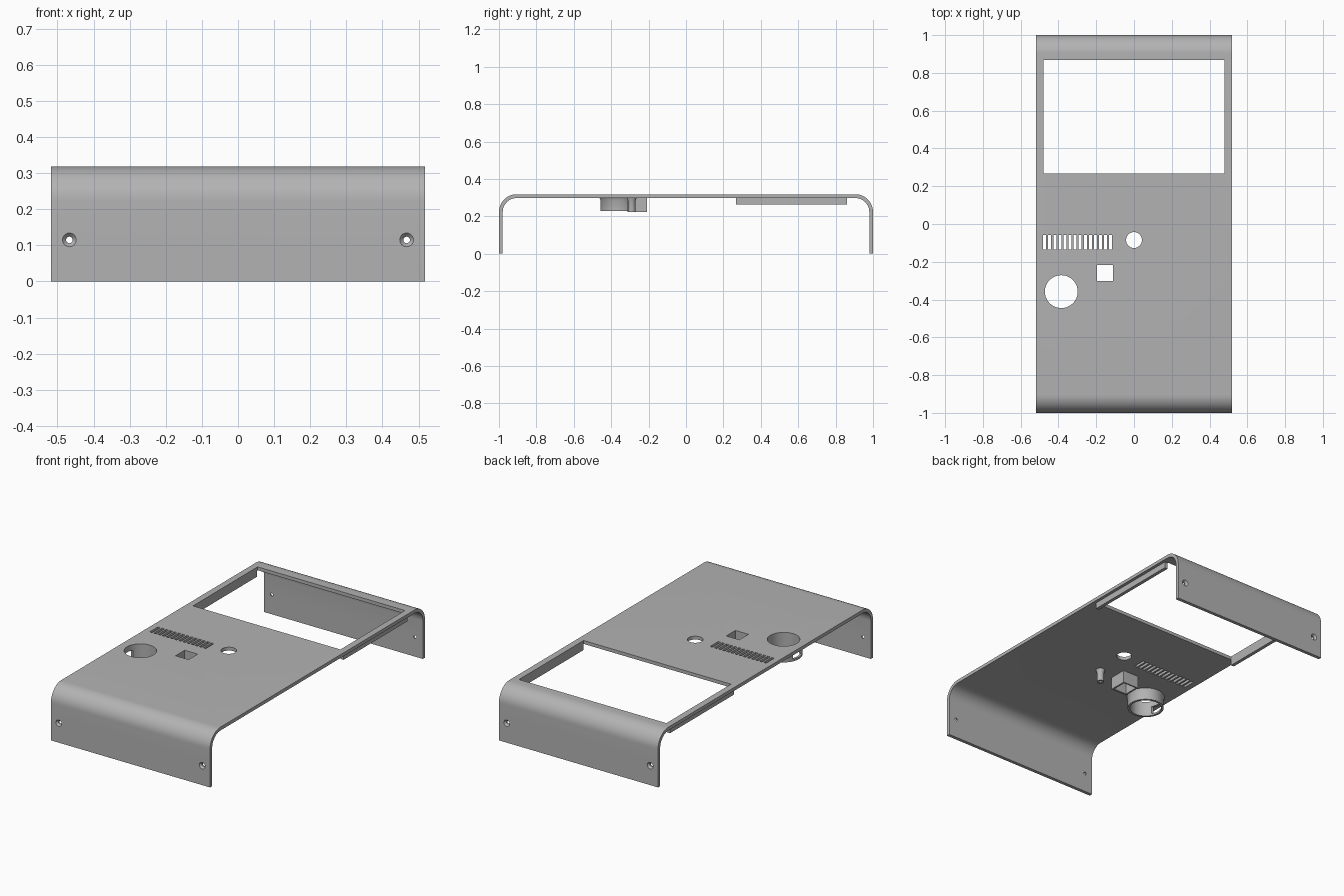
import bpy, bmesh, math
from mathutils import Matrix, Vector

if "Cube" in bpy.data.objects:
    bpy.data.objects.remove(bpy.data.objects["Cube"])

W, H, T, R = 0.518, 0.318, 0.02, 0.095   # half width, height, thickness, bend radius
UNDER = H - T

grey = bpy.data.materials.new("grey plastic")
grey.diffuse_color = (0.45, 0.45, 0.45, 1)
grey.use_nodes = True
grey.node_tree.nodes["Principled BSDF"].inputs["Base Color"].default_value = grey.diffuse_color


def make(name, bm):
    bmesh.ops.recalc_face_normals(bm, faces=bm.faces)
    me = bpy.data.meshes.new(name)
    bm.to_mesh(me)
    bm.free()
    me.materials.append(grey)
    ob = bpy.data.objects.new(name, me)
    bpy.context.collection.objects.link(ob)
    return ob


def box(name, lo, hi):
    bm = bmesh.new()
    lo, hi = Vector(lo), Vector(hi)
    m = Matrix.Translation((lo + hi) / 2) @ Matrix.Diagonal((*(hi - lo), 1))
    bmesh.ops.create_cube(bm, size=1, matrix=m)
    return make(name, bm)


def lathe(name, loop, centre, rot=Matrix(), n=48):
    """Spin a closed (radius, height) loop; radius 0 points close on the axis."""
    bm = bmesh.new()
    vs = [bm.verts.new((r, 0, z)) for r, z in loop]
    es = [bm.edges.new((vs[i], vs[(i + 1) % len(vs)])) for i in range(len(vs))
          if loop[i][0] > 0 or loop[(i + 1) % len(vs)][0] > 0]
    bmesh.ops.spin(bm, geom=vs + es, cent=(0, 0, 0), axis=(0, 0, 1),
                   angle=2 * math.pi, steps=n)
    bmesh.ops.remove_doubles(bm, verts=bm.verts, dist=1e-5)
    bm.transform(Matrix.Translation(centre) @ rot)
    return make(name, bm)


def cut(ob, cutters):
    for c in cutters:
        c.hide_render = True
        m = ob.modifiers.new("cut", 'BOOLEAN')
        m.operation, m.solver, m.object = 'DIFFERENCE', 'EXACT', c
        bpy.context.view_layer.objects.active = ob
        bpy.ops.object.modifier_apply(modifier=m.name)
        bpy.data.objects.remove(c)


# Bent cover: outer and inner bend profile extruded across the width
def arch(half, top, r):
    pts = [(-half, 0)]
    for cy, start in ((-half + r, 180), (half - r, 90)):
        for i in range(13):
            a = math.radians(start - 90 * i / 12)
            pts.append((cy + r * math.cos(a), top - r + r * math.sin(a)))
    return pts + [(half, 0)]


bm = bmesh.new()
profile = arch(1, H, R) + arch(1 - T, UNDER, R - T)[::-1]
face = bm.faces.new([bm.verts.new((-W, y, z)) for y, z in profile])
ext = bmesh.ops.extrude_face_region(bm, geom=[face])
bmesh.ops.translate(bm, vec=(2 * W, 0, 0),
                    verts=[g for g in ext['geom'] if isinstance(g, bmesh.types.BMVert)])
cover = make("cover", bm)

# Openings: screen, speaker slots, square button, round holes
zl, zh = 0.2, 0.4
cutters = [box("screen_cut", (-0.48, 0.267, zl), (0.48, 0.868, zh)),
           box("button_cut", (-0.195, -0.302, zl), (-0.11, -0.217, zh))]
for i in range(14):
    x = -0.481 + i * 0.0269
    cutters.append(box("slot_cut", (x, -0.135, zl), (x + 0.016, -0.058, zh)))
for x, y, r in ((-0.385, -0.358, 0.087), (0, -0.085, 0.042)):
    cutters.append(lathe("round_cut", [(0, 0), (r, 0), (r, 0.2), (0, 0.2)], (x, y, zl)))

# Countersunk screw holes through both end walls
for side in (-1, 1):
    for x in (-0.467, 0.467):
        rot = Matrix.Rotation(-side * math.pi / 2, 4, 'X')
        cutters.append(lathe("screw_cut", [(0, -0.05), (0.009, -0.05), (0.009, -0.011),
                                           (0.02, 0.001), (0, 0.001)],
                             (x, side, 0.115), rot, 24))
cut(cover, cutters)

# Rails beside the screen
rails = [box("screen_rail", (min(s * 0.48, s * 0.5), 0.267, 0.262),
             (max(s * 0.48, s * 0.5), 0.862, UNDER)) for s in (-1, 1)]

# Collar under the large hole, with a side window
collar = lathe("dial_collar", [(0.087, 0.228), (0.1, 0.228), (0.1, 0.288),
                               (0.105, UNDER), (0.087, UNDER)], (-0.385, -0.358, 0))
cut(collar, [box("collar_cut", (-0.52, -0.40, 0.24), (-0.44, -0.316, 0.285))])

# Square button sleeve
sleeve = box("button_sleeve", (-0.205, -0.314, 0.224), (-0.1, -0.209, UNDER))
cut(sleeve, [box("sleeve_cut", (-0.195, -0.302, 0.1), (-0.11, -0.217, 0.4))])

# Hollow screw post with a flared foot
post = lathe("screw_post", [(0.009, 0.224), (0.02, 0.224), (0.02, 0.28), (0.026, UNDER),
                            (0.009, UNDER)], (0, -0.29, 0), n=24)

for ob in (cover, collar, sleeve, post, *rails):
    bpy.ops.object.select_all(action='DESELECT')
    ob.select_set(True)
    bpy.context.view_layer.objects.active = ob
    bpy.ops.object.shade_smooth_by_angle(angle=math.radians(30))
